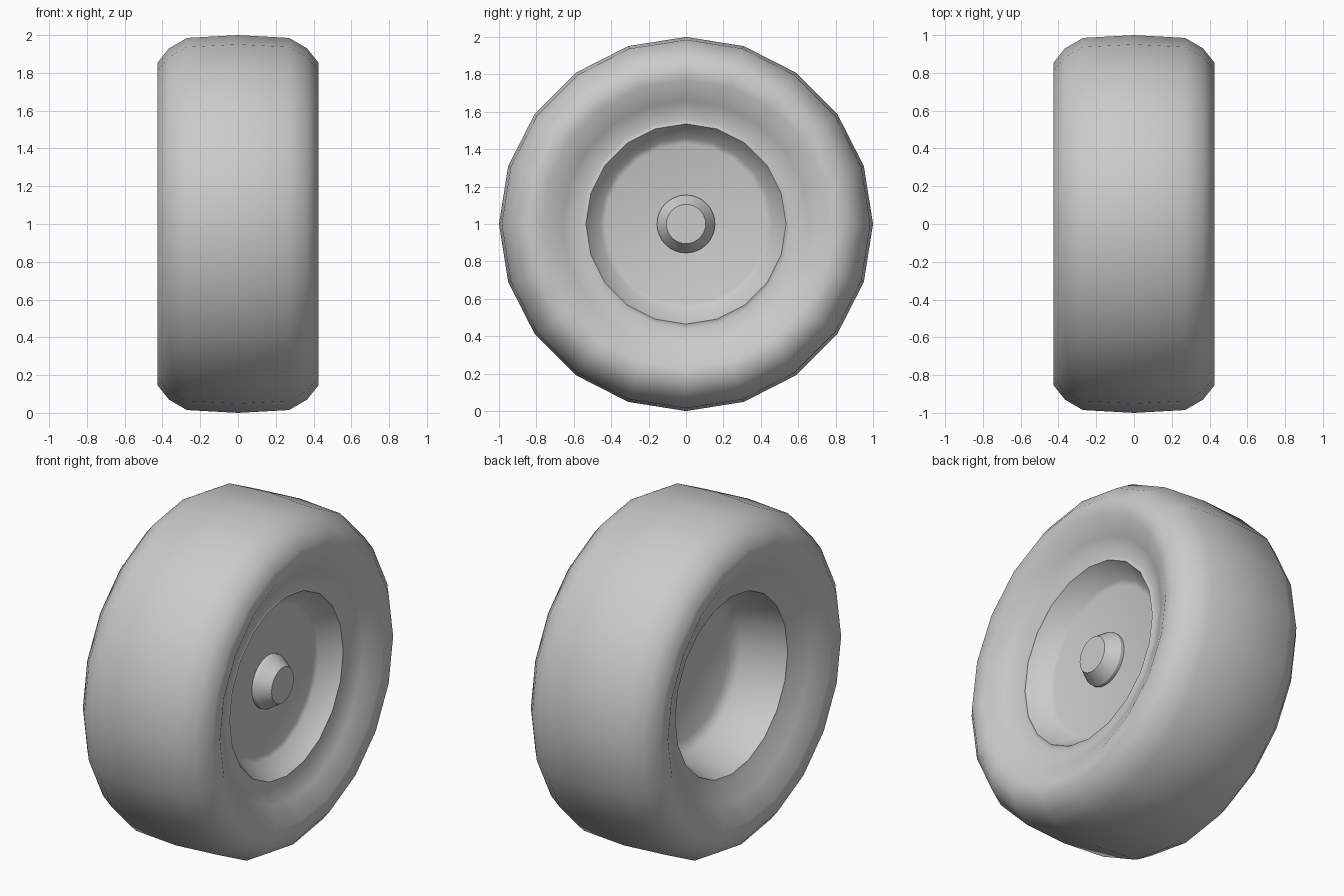
import bpy, bmesh, math

cube = bpy.data.objects.get("Cube")
if cube:
    bpy.data.objects.remove(cube, do_unlink=True)

grey = bpy.data.materials.new("plain grey")
grey.use_nodes = True
grey.diffuse_color = (0.6, 0.6, 0.6, 1)
grey.node_tree.nodes["Principled BSDF"].inputs["Base Color"].default_value = (0.6, 0.6, 0.6, 1)


def lathe(name, profile, sides, smooth):
    """Spin (x, radius) points about the axle; zero radius closes to a centre point."""
    bm = bmesh.new()
    rings = []
    for x, r in profile:
        count = sides if r > 0 else 1
        rings.append([bm.verts.new((x, r * math.sin(math.tau * i / sides),
                                    1 + r * math.cos(math.tau * i / sides)))
                      for i in range(count)])
    for a, b in zip(rings, rings[1:]):
        for i in range(sides):
            j = (i + 1) % sides
            corners = [a[i % len(a)], a[j % len(a)], b[j % len(b)], b[i % len(b)]]
            bm.faces.new(list(dict.fromkeys(corners)))
    bmesh.ops.recalc_face_normals(bm, faces=bm.faces)
    mesh = bpy.data.meshes.new(name)
    bm.to_mesh(mesh)
    bm.free()
    mesh.materials.append(grey)
    obj = bpy.data.objects.new(name, mesh)
    bpy.context.collection.objects.link(obj)
    bpy.ops.object.select_all(action="DESELECT")
    obj.select_set(True)
    bpy.context.view_layer.objects.active = obj
    bpy.ops.object.shade_smooth_by_angle(angle=math.radians(smooth))
    return obj


# Tyre: rounded tread and dished sidewalls, same on both sides
half = [(0, 1), (0.27, 0.985), (0.365, 0.93), (0.425, 0.855),
        (0.42, 0.77), (0.36, 0.66), (0.31, 0.56)]
tyre = [(-x, r) for x, r in reversed(half[1:])] + half

# Rim: shallow dish outside, deep dish inside
outer_dish = [(0.32, 0.535), (0.21, 0.46), (0.2, 0.43), (0.2, 0)]
inner_dish = [(0, 0), (0, 0.4), (-0.04, 0.46), (-0.3, 0.53)]
lathe("tyre_and_rim", inner_dish + tyre + outer_dish, 20, 50)

# Hub: tapered cap on the outer side
lathe("hub_cap", [(0.2, 0), (0.2, 0.155), (0.22, 0.155), (0.295, 0.105), (0.295, 0)], 32, 30)
